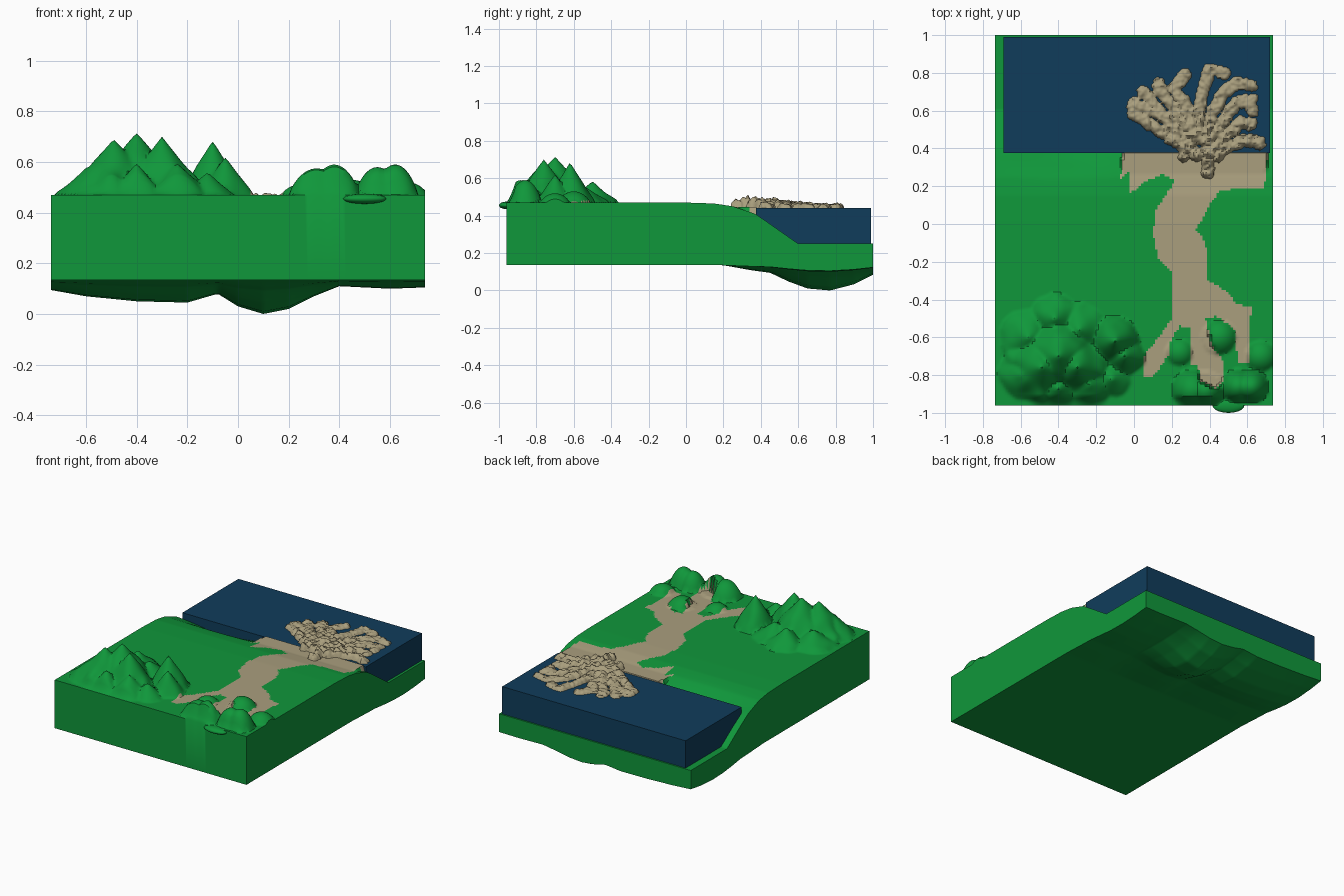
import bpy, bmesh, math
from mathutils import Vector, noise

if "Cube" in bpy.data.objects:
    bpy.data.objects.remove(bpy.data.objects["Cube"])


def material(name, rgb):
    m = bpy.data.materials.new(name)
    m.diffuse_color = (*rgb, 1)
    m.use_nodes = True
    m.node_tree.nodes["Principled BSDF"].inputs["Base Color"].default_value = m.diffuse_color
    return m


GREEN = material("grass green", (0.005, 0.31, 0.043))
BLUE = material("deep water blue", (0.005, 0.046, 0.105))
SAND = material("sand", (0.40, 0.345, 0.207))


def interp(t, pts):
    if t <= pts[0][0]:
        return pts[0][1]
    for (a, u), (b, v) in zip(pts, pts[1:]):
        if t <= b:
            return u + (v - u) * (t - a) / (b - a)
    return pts[-1][1]


def inside(x, y, poly):
    hit = False
    for (ax, ay), (bx, by) in zip(poly, poly[1:] + poly[:1]):
        if (ay > y) != (by > y) and x < ax + (y - ay) * (bx - ax) / (by - ay):
            hit = not hit
    return hit


def finish(bm, name, mats, angle=None):
    bmesh.ops.recalc_face_normals(bm, faces=bm.faces)
    me = bpy.data.meshes.new(name)
    bm.to_mesh(me)
    bm.free()
    ob = bpy.data.objects.new(name, me)
    bpy.context.collection.objects.link(ob)
    for m in mats:
        me.materials.append(m)
    if angle:
        bpy.ops.object.select_all(action='DESELECT')
        ob.select_set(True)
        bpy.context.view_layer.objects.active = ob
        bpy.ops.object.shade_smooth_by_angle(angle=math.radians(angle))
    return ob


# Outline of the river, its three headwaters and the delta plain
RIVER = [(-.06, .385), (-.07, .24), (-.03, .28), (-.03, .15), (.05, .22), (.15, .26), (.22, .23),
         (.12, .08), (.10, -.05), (.13, -.18), (.20, -.25), (.20, -.5), (.13, -.6), (.05, -.7),
         (.05, -.81), (.10, -.81), (.18, -.7), (.19, -.63), (.24, -.54), (.30, -.55), (.30, -.75),
         (.34, -.75), (.35, -.83), (.43, -.87), (.47, -.83), (.47, -.72), (.41, -.64), (.38, -.5),
         (.44, -.49), (.53, -.55), (.55, -.74), (.61, -.74), (.62, -.44), (.54, -.42), (.5, -.36),
         (.39, -.3), (.38, -.1), (.33, -.03), (.40, .1), (.46, .18), (.69, .19), (.71, .385)]

# Pointed mountains: x, y, summit z, radius
PEAKS = [(-.59, -.80, .585, .13), (-.49, -.76, .69, .20), (-.40, -.70, .715, .22),
         (-.30, -.76, .70, .18), (-.24, -.85, .595, .14), (-.56, -.60, .57, .15),
         (-.42, -.50, .585, .13), (-.29, -.56, .57, .14), (-.10, -.62, .685, .13),
         (-.05, -.70, .62, .11), (-.40, -.87, .595, .12), (-.12, -.82, .56, .10)]
# Rounded hills between the headwaters
HILLS = [(.31, -.88, .575, .11), (.38, -.88, .59, .10), (.55, -.86, .58, .09),
         (.62, -.86, .59, .09), (.45, -.60, .53, .09), (.67, -.70, .52, .08), (.24, -.68, .51, .07)]

SHORE = [(0, .47), (.15, .465), (.25, .45), (.37, .41), (.45, .355), (.6, .25)]
KEEL_X = [(-.74, .095), (-.6, .07), (-.4, .05), (-.2, .045), (-.08, .08), (0, .03), (.1, 0),
          (.2, .02), (.3, .07), (.4, .11), (.6, .10), (.735, .105)]
KEEL_Y = [(.2, 0), (.35, .2), (.45, .3), (.55, .65), (.65, .92), (.77, 1), (.9, .75), (1, .38)]


def top_z(x, y):
    z = interp(y, SHORE)
    # hollow in the left shore
    z -= .04 * math.exp(-((x + .38) / .25) ** 2 - ((y - .37) / .08) ** 2)
    if y < -.3:
        h = 0
        rough = 1 + .22 * noise.noise(Vector((x * 11, y * 11, 3)))
        for px, py, pz, r in PEAKS:
            d = math.hypot(x - px, y - py) / r
            if d < 1:
                h = max(h, (pz - .47) * (1 - d * (1 + (rough - 1) * min(1, d * 2))))
        for px, py, pz, r in HILLS:
            d = math.hypot(x - px, y - py) / r
            if d < 1:
                h = max(h, (pz - .47) * (1 - d * d) ** .8)
        z += h * min(1, max(0, (y + .96) / .05))
    if inside(x, y, RIVER):
        z = min(z, .478)
        if y > .12:
            z = max(z, .447)
    return z


def bottom_z(x, y):
    return .135 - (.135 - interp(x, KEEL_X)) * interp(y, KEEL_Y)


# Land block: sculpted top, bulging underside, straight side walls
NX, NY = 118, 157
X0, X1, Y0, Y1 = -.737, .737, -.96, 1.0
bm = bmesh.new()


def sheet(func):
    rows = []
    for j in range(NY + 1):
        y = Y0 + (Y1 - Y0) * j / NY
        rows.append([bm.verts.new((x, y, func(x, y)))
                     for x in (X0 + (X1 - X0) * i / NX for i in range(NX + 1))])
    return rows


top, bot = sheet(top_z), sheet(bottom_z)
for j in range(NY):
    for i in range(NX):
        f = bm.faces.new((top[j][i], top[j][i + 1], top[j + 1][i + 1], top[j + 1][i]))
        c = f.calc_center_median()
        f.material_index = int(inside(c.x, c.y, RIVER))
        bm.faces.new((bot[j][i], bot[j + 1][i], bot[j + 1][i + 1], bot[j][i + 1]))
for j in range(NY):
    for i in (0, NX):
        bm.faces.new((top[j][i], top[j + 1][i], bot[j + 1][i], bot[j][i]))
for i in range(NX):
    for j in (0, NY):
        bm.faces.new((top[j][i], top[j][i + 1], bot[j][i + 1], bot[j][i]))
finish(bm, "land_block", [GREEN, SAND], 40)

# Small hill foot poking out of the front wall
bm = bmesh.new()
bmesh.ops.create_icosphere(bm, subdivisions=3, radius=1)
for v in bm.verts:
    v.co = (.5 + .085 * v.co.x, -.96 + .04 * v.co.y, .455 + .02 * v.co.z)
finish(bm, "hill_foot", [GREEN], 40)

# Sea
bm = bmesh.new()
bmesh.ops.create_cube(bm, size=1)
for v in bm.verts:
    v.co = (.015 + 1.41 * v.co.x, .6825 + .615 * v.co.y, .34 + .2 * v.co.z)
finish(bm, "sea", [BLUE])

# Sediment fan: branching fingers raised from a fine grid
FINGERS = [
    [(.39, .27), (.39, .40), (.36, .50)],
    [(.33, .36), (.22, .44), (.10, .52), (.00, .58), (.00, .64)],
    [(.30, .42), (.18, .55), (.08, .66), (.05, .70)],
    [(.28, .42), (.14, .58), (.04, .62)],
    [(.31, .45), (.24, .58), (.14, .70), (.13, .74)],
    [(.33, .46), (.28, .62), (.21, .72), (.27, .79)],
    [(.35, .45), (.34, .60), (.37, .72), (.40, .82), (.48, .80)],
    [(.37, .45), (.42, .60), (.48, .70), (.55, .75), (.62, .73)],
    [(.39, .42), (.47, .54), (.54, .64), (.62, .66), (.63, .60)],
    [(.40, .39), (.50, .48), (.57, .54), (.62, .53)],
    [(.40, .36), (.50, .41), (.58, .44), (.67, .43)],
    [(.27, .36), (.33, .38), (.45, .36)]]


def fan_height(x, y):
    p = Vector((x, y))
    wob = noise.noise(Vector((x * 22, y * 22, 1)))
    fine = noise.noise(Vector((x * 50, y * 50, 7)))
    best = -1
    for line in FINGERS:
        for k in range(len(line) - 1):
            a, b = Vector(line[k]), Vector(line[k + 1])
            t = max(0, min(1, (p - a).dot(b - a) / (b - a).length_squared))
            d = (p - a.lerp(b, t)).length
            w = .034 + .008 * wob + .008 * fine
            if d < w:
                best = max(best, math.sqrt(1 - (d / w) ** 2))
    if best <= 0:
        return -1
    amp = .05 - .03 * min(1, math.hypot(x - .36, y - .33) / .4)
    return best * amp * (1 + .45 * wob + .5 * fine)


bm = bmesh.new()
step = .0075
grid, high = [], set()
for j in range(86):
    row = []
    for i in range(106):
        x, y = -.06 + i * step, .235 + j * step
        h = fan_height(x, y)
        v = bm.verts.new((x, y, .441 + h if h > 0 else .432))
        if h > 0:
            high.add(v)
        row.append(v)
    grid.append(row)
for j in range(85):
    for i in range(105):
        q = (grid[j][i], grid[j][i + 1], grid[j + 1][i + 1], grid[j + 1][i])
        if any(v in high for v in q):
            bm.faces.new(q)
bmesh.ops.delete(bm, geom=[v for v in bm.verts if not v.link_faces], context='VERTS')
finish(bm, "sediment_fan", [SAND], 50)
